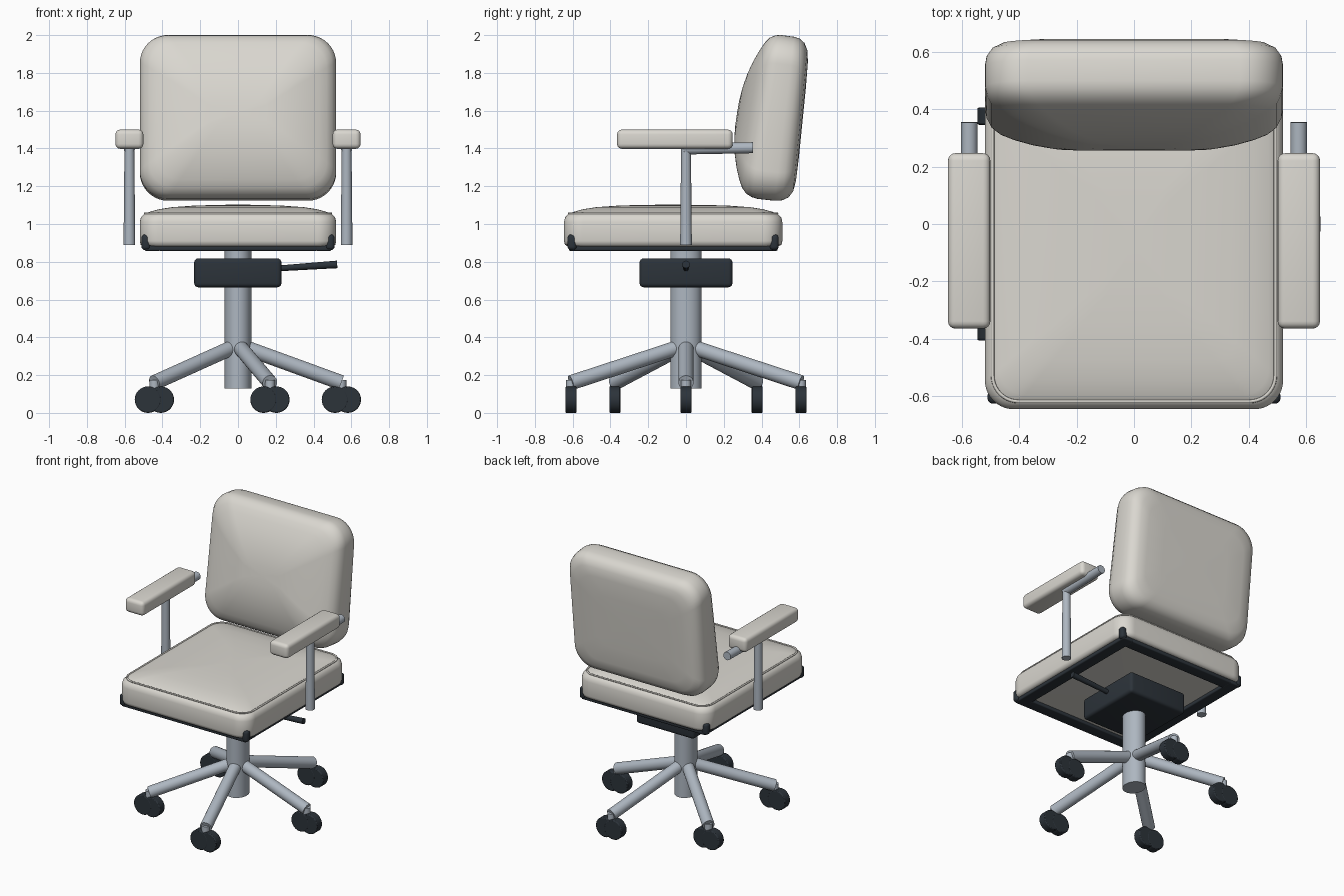
import bpy, bmesh, math
from mathutils import Vector

if "Cube" in bpy.data.objects:
    bpy.data.objects.remove(bpy.data.objects["Cube"])


def material(name, rgb):
    m = bpy.data.materials.new(name)
    m.diffuse_color = (*rgb, 1)
    m.use_nodes = True
    m.node_tree.nodes["Principled BSDF"].inputs["Base Color"].default_value = m.diffuse_color
    return m


FABRIC = material("fabric", (0.70, 0.68, 0.63))
BLACK = material("black_plastic", (0.025, 0.033, 0.042))
STEEL = material("steel", (0.42, 0.47, 0.53))


def finish(ob, name, mat, angle=40):
    ob.name = name
    ob.data.materials.append(mat)
    bpy.ops.object.select_all(action='DESELECT')
    ob.select_set(True)
    bpy.context.view_layer.objects.active = ob
    bpy.ops.object.shade_smooth_by_angle(angle=math.radians(angle))
    return ob


def from_bmesh(bm, name, mat, angle=40):
    bmesh.ops.recalc_face_normals(bm, faces=bm.faces)
    me = bpy.data.meshes.new(name)
    bm.to_mesh(me)
    bm.free()
    ob = bpy.data.objects.new(name, me)
    bpy.context.collection.objects.link(ob)
    return finish(ob, name, mat, angle)


def box(name, lo, hi, mat, bevel=0.0):
    lo, hi = Vector(lo), Vector(hi)
    bm = bmesh.new()
    bmesh.ops.create_cube(bm, size=1)
    for v in bm.verts:
        v.co = (lo + hi) / 2 + v.co * (hi - lo)
    if bevel:
        bmesh.ops.bevel(bm, geom=bm.edges[:], offset=bevel, segments=4,
                        profile=0.5, affect='EDGES')
    return from_bmesh(bm, name, mat)


def rod(name, a, b, r, mat, r2=None, sides=32):
    a, b = Vector(a), Vector(b)
    bm = bmesh.new()
    bmesh.ops.create_cone(bm, cap_ends=True, segments=sides, radius1=r,
                          radius2=r if r2 is None else r2, depth=(b - a).length)
    rot = (b - a).to_track_quat('Z', 'Y')
    for v in bm.verts:
        v.co = (a + b) / 2 + rot @ v.co
    return from_bmesh(bm, name, mat)


def rounded_rect(hx, hy, r, n=10):
    pts = []
    for k, (sx, sy) in enumerate([(1, 1), (-1, 1), (-1, -1), (1, -1)]):
        for i in range(n + 1):
            t = math.pi / 2 * (k + i / n)
            pts.append((sx * (hx - r) + r * math.cos(t), sy * (hy - r) + r * math.sin(t)))
    return pts


def cushion(name, hx, hy, r, layers, place):
    """Stack of rounded-rectangle rings (inset, level), closed at both ends."""
    outline = rounded_rect(hx, hy, r)
    bm = bmesh.new()
    rings = [[bm.verts.new(place(x * (1 - d / hx), y * (1 - d / hy), h)) for x, y in outline]
             for d, h in layers[1:-1]]
    n = len(outline)
    for a, b in zip(rings, rings[1:]):
        for i in range(n):
            bm.faces.new((a[i], a[(i + 1) % n], b[(i + 1) % n], b[i]))
    for ring, h in ((rings[0], layers[0]), (rings[-1], layers[-1])):
        c = bm.verts.new(place(0, 0, h))
        for i in range(n):
            bm.faces.new((ring[i], ring[(i + 1) % n], c))
    return from_bmesh(bm, name, FABRIC, 60)


# Seat cushion with a domed top
SEAT_Y = -0.068
cushion("seat", 0.52, 0.578, 0.10,
        [0.88, (0.06, 0.88), (0.02, 0.882), (0.005, 0.89), (0, 0.91), (0, 1.01), (0.006, 1.035),
         (0.022, 1.052), (0.05, 1.064), (0.10, 1.078), (0.17, 1.089), (0.28, 1.097),
         (0.40, 1.101), 1.103],
        lambda x, y, h: (x, y + SEAT_Y, h))

# Piping around the seat top
cu = bpy.data.curves.new("seat_piping", 'CURVE')
cu.dimensions = '3D'
cu.bevel_depth = 0.006
cu.bevel_resolution = 2
pts = rounded_rect(0.493, 0.551, 0.09)
sp = cu.splines.new('POLY')
sp.points.add(len(pts) - 1)
for p, (x, y) in zip(sp.points, pts):
    p.co = (x, y + SEAT_Y, 1.056, 1)
sp.use_cyclic_u = True
cu.materials.append(FABRIC)
bpy.context.collection.objects.link(bpy.data.objects.new("seat_piping", cu))


# Backrest: leaning cushion with a bulging front
def lean(x, v, y):
    slope = 0.10 + 0.06 * max(0, min(1, (0.60 - y) / 0.25))
    return (x, y + slope * v, 1.562 + v - 0.12 * (y - 0.48))


cushion("backrest", 0.52, 0.434, 0.15,
        [0.617, (0.25, 0.617), (0.12, 0.614), (0.06, 0.605), (0.025, 0.585), (0.006, 0.555),
         (0, 0.52), (0, 0.44), (0.006, 0.41), (0.022, 0.38), (0.05, 0.357), (0.09, 0.337),
         (0.15, 0.313), (0.22, 0.292), (0.30, 0.277), (0.37, 0.271), 0.27], lean)

# Frame under the seat and its corner clips
for s, side in ((-1, "left"), (1, "right")):
    box(f"seat_frame_{side}", (min(s * 0.41, s * 0.495), -0.62, 0.858),
        (max(s * 0.41, s * 0.495), 0.485, 0.886), BLACK, 0.008)
    for y, end in ((-0.603, "front"), (0.467, "back")):
        box(f"corner_clip_{end}_{side}", (s * 0.487 - 0.024, y - 0.024, 0.862),
            (s * 0.487 + 0.024, y + 0.024, 0.945), BLACK, 0.019)
for end, y in (("front", -0.62), ("back", 0.40)):
    box(f"seat_frame_{end}", (-0.42, y, 0.858), (0.42, y + 0.085, 0.886), BLACK, 0.008)

# Armrests: padded top on a bent tube
for s, side in ((-1, "left"), (1, "right")):
    x = s * 0.575
    box(f"arm_pad_{side}", (x - 0.074, -0.365, 1.398), (x + 0.074, 0.247, 1.50), FABRIC, 0.026)
    rod(f"arm_post_{side}", (x, 0, 0.89), (x, 0, 1.40), 0.031, STEEL, 0.026)
    rod(f"arm_tube_{side}", (x, -0.01, 1.397), (x, 0.355, 1.404), 0.029, STEEL)

# Column, tilt mechanism and lever
column = rod("column", (0, 0, 0.13), (0, 0, 0.882), 0.082, STEEL, sides=48)
column.scale.x = 0.86
box("tilt_mechanism", (-0.232, -0.246, 0.665), (0.23, 0.246, 0.818), BLACK, 0.022)
rod("tilt_lever", (0.20, 0, 0.764), (0.525, 0, 0.786), 0.015, BLACK, 0.02, sides=20)

# Five-legged base with twin-wheel casters
for i in range(5):
    t = math.radians(72 * i)
    d = Vector((0.855 * math.cos(t), math.sin(t), 0))
    tip = d * 0.64
    rod(f"base_leg_{i + 1}", d * 0.03 + Vector((0, 0, 0.35)), tip + Vector((0, 0, 0.16)),
        0.04, STEEL)
    rod(f"caster_stem_{i + 1}", tip + Vector((0, 0, 0.11)), tip + Vector((0, 0, 0.175)),
        0.026, STEEL, sides=20)
    for k, off in enumerate((-0.034, 0.034)):
        c = tip + Vector((off, 0, 0.07))
        h = Vector((0, 0.03 - 0.001 * k, 0))
        w = rod(f"caster_wheel_{i + 1}_{'ab'[k]}", c - h, c + h, 0.07, BLACK)
        b = w.modifiers.new("bevel", 'BEVEL')
        b.width, b.segments, b.limit_method = 0.006, 2, 'ANGLE'
